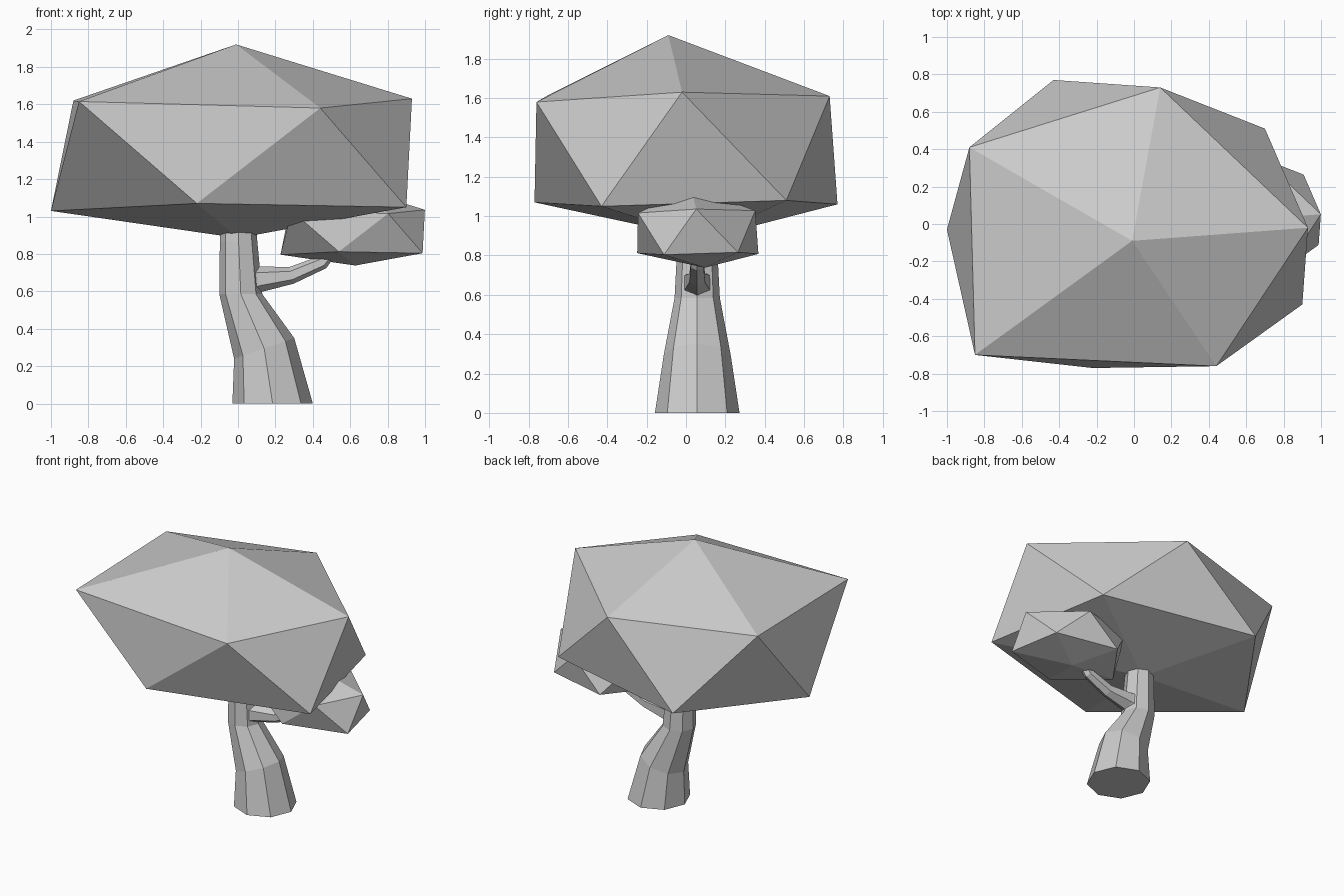
import bpy, bmesh
from math import cos, sin, pi, radians
from mathutils import Matrix, Vector

if "Cube" in bpy.data.objects:
    bpy.data.objects.remove(bpy.data.objects["Cube"])


def make_object(name, verts, faces):
    mesh = bpy.data.meshes.new(name)
    mesh.from_pydata(verts, [], faces)
    bm = bmesh.new()
    bm.from_mesh(mesh)
    bmesh.ops.recalc_face_normals(bm, faces=bm.faces)
    bm.to_mesh(mesh)
    bm.free()
    obj = bpy.data.objects.new(name, mesh)
    bpy.context.collection.objects.link(obj)
    return obj


def tube(name, sides, rings, y=0.057):
    """Loft capped rings given as (x, z, radius, tilt about y in degrees)."""
    verts, faces = [], []
    for x, z, r, tilt in rings:
        rot = Matrix.Rotation(radians(tilt), 3, 'Y')
        for i in range(sides):
            a = 2 * pi * i / sides
            verts.append(Vector((x, y, z)) + rot @ Vector((r * cos(a), r * sin(a), 0)))
    for k in range(len(rings) - 1):
        for i in range(sides):
            j = (i + 1) % sides
            a, b = k * sides, (k + 1) * sides
            faces.append((a + i, a + j, b + j, b + i))
    faces.append(tuple(range(sides)))
    faces.append(tuple(range(len(verts) - sides, len(verts))))
    return make_object(name, verts, faces)


def foliage(name, top, bottom, ring):
    """Irregular icosahedron: ring alternates upper and lower corners."""
    n = len(ring)
    faces = []
    for i in range(0, n, 2):
        a, b, c, d = i, i + 1, (i + 2) % n, (i + 3) % n
        faces += [(n, a, c), (a, b, c), (b, d, c), (n + 1, d, b)]
    return make_object(name, ring + [top, bottom], faces)


# Leaning eight-sided trunk
tube("trunk", 8, [
    (0.185, 0.00, 0.215, 0),
    (0.140, 0.295, 0.170, -19),
    (0.015, 0.585, 0.115, 0),
    (0.003, 0.87, 0.100, 0),
    (0.003, 0.93, 0.095, 0),
])

# Six-sided side branch curving up into the small foliage
tube("branch", 6, [
    (0.060, 0.655, 0.085, 80),
    (0.110, 0.665, 0.070, 80),
    (0.285, 0.685, 0.046, 75),
    (0.450, 0.755, 0.038, 55),
    (0.520, 0.850, 0.035, 30),
])

# Main crown, and its small copy on the branch
crown = foliage("main_foliage", (-0.01, -0.09, 1.92), (0.0, 0.09, 0.885), [
    (-0.88, 0.41, 1.62), (-1.00, -0.03, 1.03),
    (-0.85, -0.70, 1.615), (-0.22, -0.77, 1.07),
    (0.44, -0.76, 1.58), (0.90, -0.43, 1.05),
    (0.93, -0.02, 1.63), (0.70, 0.51, 1.08),
    (0.14, 0.73, 1.61), (-0.43, 0.77, 1.06),
])
small = crown.copy()
small.data = crown.data.copy()
small.name = "small_foliage"
small.scale = (0.4, 0.4, 0.4)
small.location = (0.627, 0.06, 0.384)
bpy.context.collection.objects.link(small)
